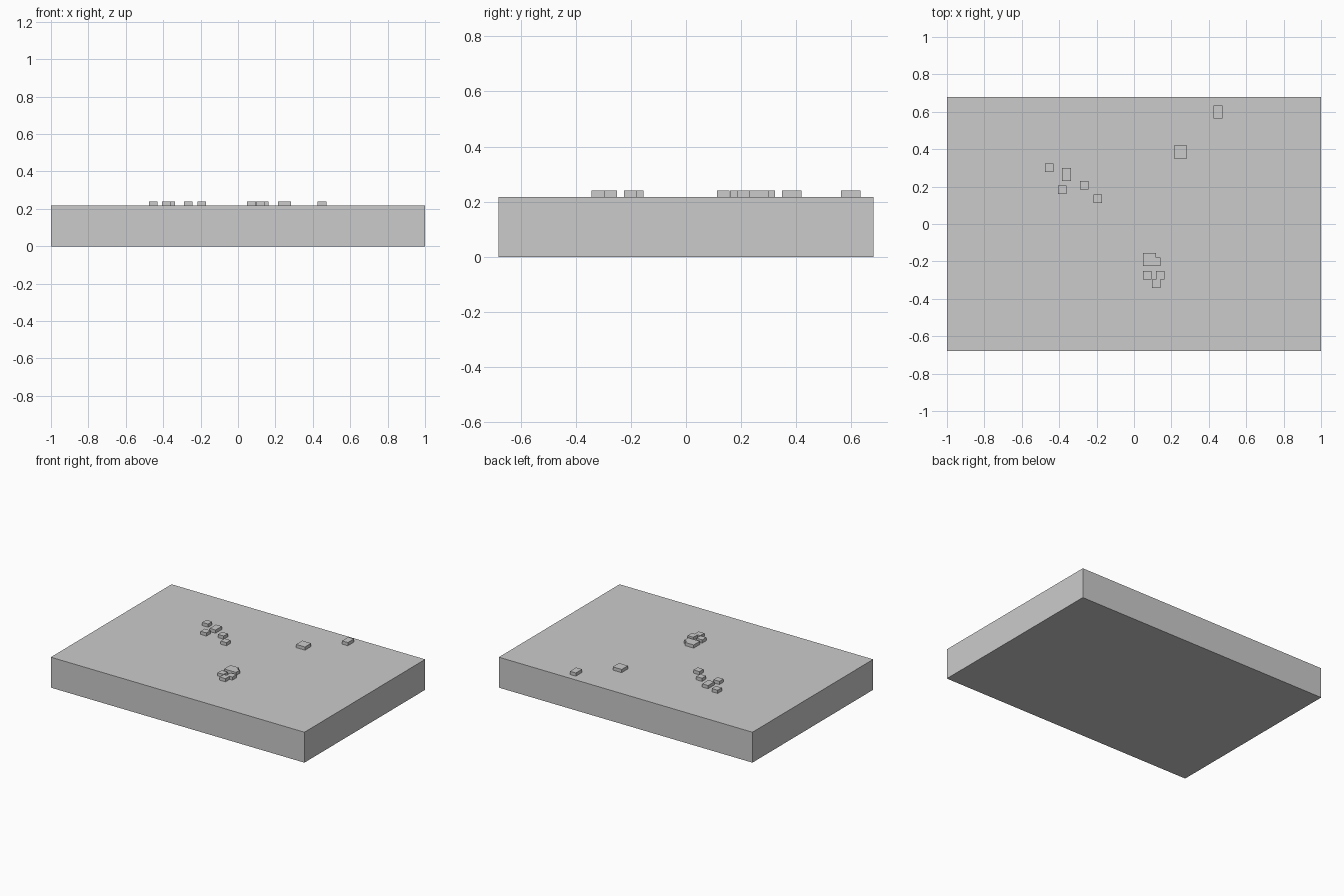
import bpy

if "Cube" in bpy.data.objects:
    bpy.data.objects.remove(bpy.data.objects["Cube"])

TOP = 0.217
STUD_TOP = 0.24


def box(name, x, y, sx, sy, z0, z1):
    bpy.ops.mesh.primitive_cube_add(size=1, location=(x, y, (z0 + z1) / 2))
    ob = bpy.context.object
    ob.name = name
    ob.scale = (sx, sy, z1 - z0)
    bpy.ops.object.transform_apply(location=False, rotation=False, scale=True)
    return ob


# main slab
box("slab", 0, 0, 2.0, 1.36, 0, TOP)

# raised blocks on top: x, y, width, depth
S, L = 0.046, 0.07
blocks = [
    (-0.453, 0.300, S, S), (-0.361, 0.265, S, L), (-0.384, 0.183, S, S),
    (-0.265, 0.208, S, S), (-0.193, 0.135, S, S),      # left group
    (0.249, 0.384, L, L), (0.449, 0.598, S, L),        # two at the back right
    (0.083, -0.190, L, L), (0.118, -0.202, S, S), (0.070, -0.273, S, S),
    (0.140, -0.273, S, S), (0.118, -0.319, S, S),      # front cluster
]
for i, (x, y, sx, sy) in enumerate(blocks, 1):
    box(f"raised_block_{i}", x, y, sx, sy, TOP, STUD_TOP)
